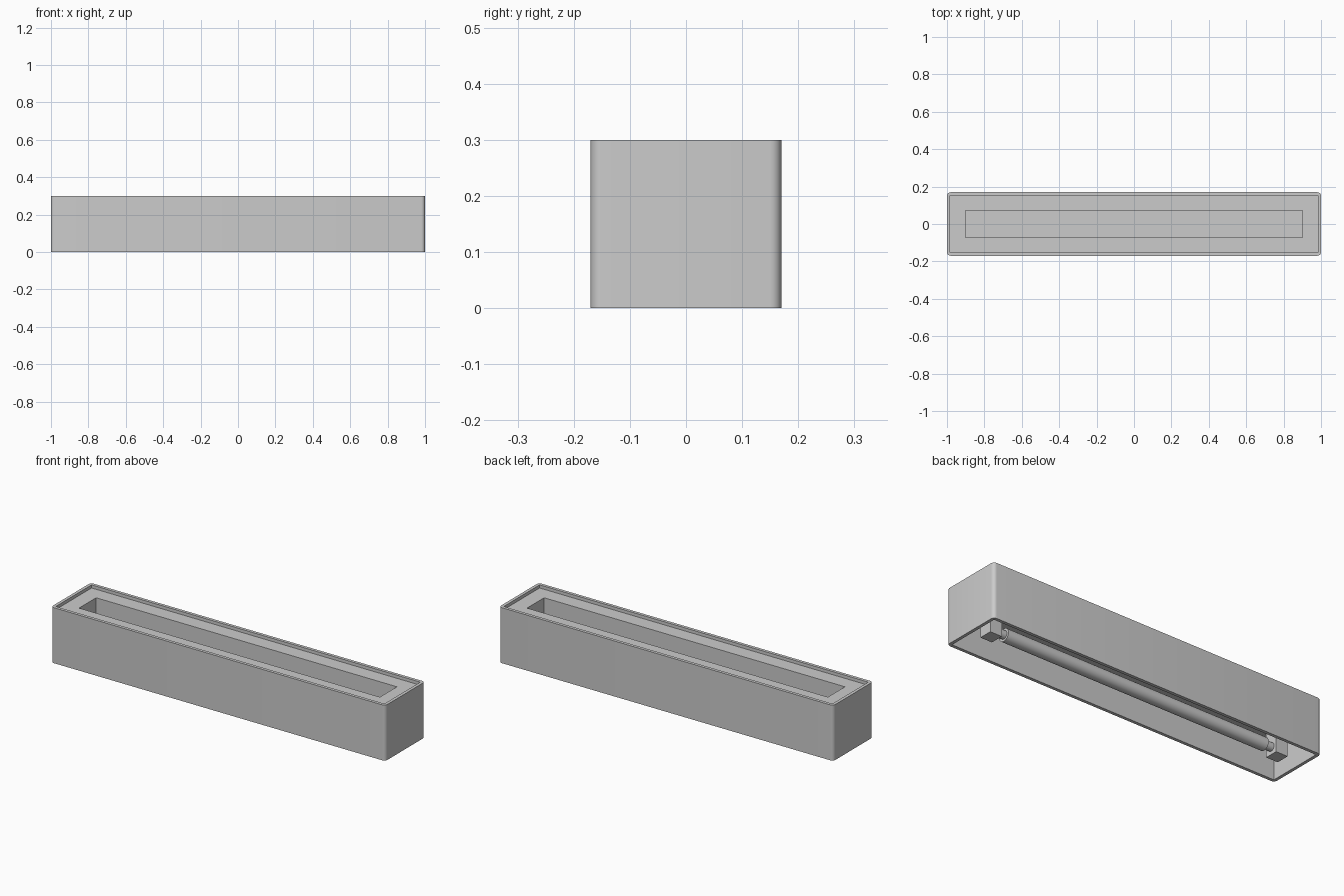
import bpy, bmesh
from math import radians, sin, cos

if "Cube" in bpy.data.objects:
    bpy.data.objects.remove(bpy.data.objects["Cube"])

grey = bpy.data.materials.new("light grey")
grey.use_nodes = True
grey.diffuse_color = (0.6, 0.6, 0.6, 1)
grey.node_tree.nodes["Principled BSDF"].inputs["Base Color"].default_value = (0.6, 0.6, 0.6, 1)

WALL = 0.017
HALF_X, HALF_Y, HEIGHT = 1.0, 0.17, 0.3
PLATE_TOP, TROUGH_BOTTOM = 0.283, 0.15


def finish(obj, name):
    obj.name = name
    obj.data.materials.clear()
    obj.data.materials.append(grey)
    bpy.ops.object.select_all(action='DESELECT')
    obj.select_set(True)
    bpy.context.view_layer.objects.active = obj
    bpy.ops.object.shade_smooth_by_angle(angle=radians(30))
    return obj


def rect(hx, hy, r=0, steps=6):
    """Rectangle outline with optional rounded corners."""
    if r == 0:
        return [(hx, hy), (-hx, hy), (-hx, -hy), (hx, -hy)]
    pts = []
    for i, (sx, sy) in enumerate([(1, 1), (-1, 1), (-1, -1), (1, -1)]):
        for k in range(steps + 1):
            a = radians(90 * (i + k / steps))
            pts.append((sx * (hx - r) + r * cos(a), sy * (hy - r) + r * sin(a)))
    return pts


def slab(name, loops, z0, z1):
    """Extrude an outline, with any inner outlines as holes."""
    curve = bpy.data.curves.new(name, 'CURVE')
    curve.dimensions = '2D'
    curve.fill_mode = 'BOTH'
    curve.extrude = (z1 - z0) / 2
    for loop in loops:
        spline = curve.splines.new('POLY')
        spline.points.add(len(loop) - 1)
        spline.use_cyclic_u = True
        for p, (x, y) in zip(spline.points, loop):
            p.co = (x, y, 0, 1)
    obj = bpy.data.objects.new(name, curve)
    bpy.context.collection.objects.link(obj)
    bpy.ops.object.select_all(action='DESELECT')
    obj.select_set(True)
    bpy.context.view_layer.objects.active = obj
    bpy.ops.object.convert(target='MESH')
    obj = bpy.context.object
    bm = bmesh.new()
    bm.from_mesh(obj.data)
    bmesh.ops.remove_doubles(bm, verts=bm.verts, dist=0.0001)
    bmesh.ops.translate(bm, verts=bm.verts, vec=(0, 0, (z0 + z1) / 2))
    bmesh.ops.recalc_face_normals(bm, faces=bm.faces)
    bm.to_mesh(obj.data)
    bm.free()
    return finish(obj, name)


def rod(name, radius, length, z):
    bpy.ops.mesh.primitive_cylinder_add(vertices=32, radius=radius, depth=length,
                                        location=(0, 0, z), rotation=(0, radians(90), 0))
    return finish(bpy.context.object, name)


# Open shade walls with rounded outer corners
inner = rect(HALF_X - WALL, HALF_Y - WALL)
slab("shade_walls", [rect(HALF_X, HALF_Y, 0.02), inner], 0, HEIGHT)

# Recessed top plate with a long trough sunk into it
pocket = rect(0.9, 0.073)
slab("top_plate", [inner, pocket], PLATE_TOP - WALL, PLATE_TOP)
slab("trough_walls", [rect(0.91, 0.083), pocket], TROUGH_BOTTOM, PLATE_TOP - WALL)
slab("trough_floor", [pocket], TROUGH_BOTTOM, TROUGH_BOTTOM + 0.01)

# Lamp tube with thinner end caps
rod("lamp_tube", 0.034, 1.59, 0.055)
rod("tube_caps", 0.022, 1.72, 0.055)

# Sockets hanging from the trough
for side, label in ((1, "left"), (-1, "right")):
    bpy.ops.mesh.primitive_cube_add(size=1, location=(side * 0.873, 0, 0.0825))
    block = bpy.context.object
    block.scale = (0.07, 0.072, 0.135)
    bpy.ops.object.transform_apply(location=False, rotation=False, scale=True)
    finish(block, label + "_socket")
